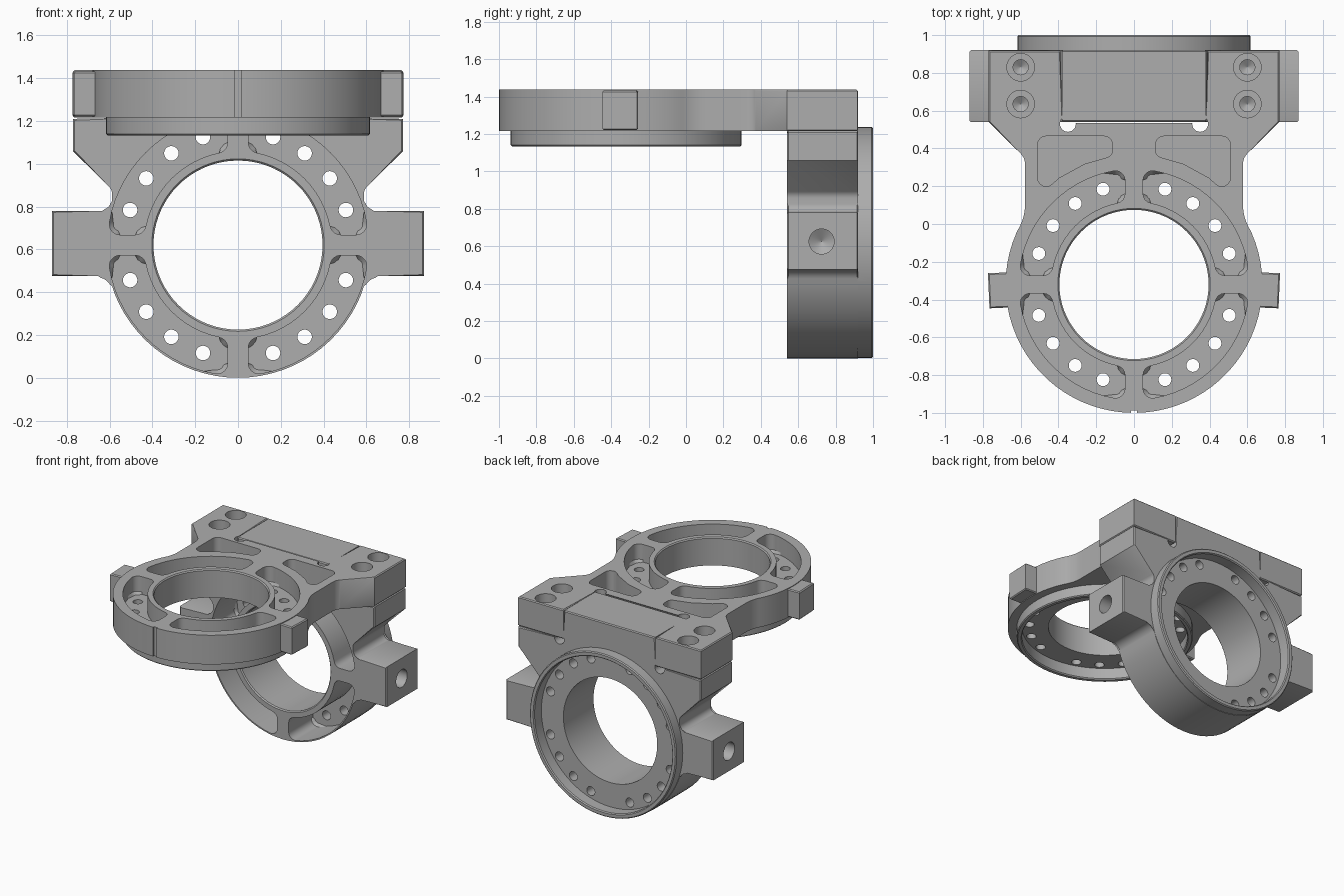
import bpy, bmesh
from math import sin, cos, pi, sqrt, atan2, radians, tan
from mathutils import Matrix, Vector

cube = bpy.data.objects.get("Cube")
if cube:
    bpy.data.objects.remove(cube)

mat = bpy.data.materials.new("machined_grey")
mat.use_nodes = True
GREY = (0.42, 0.42, 0.42, 1)
mat.diffuse_color = GREY
mat.node_tree.nodes["Principled BSDF"].inputs["Base Color"].default_value = GREY
MOVE = Matrix.Translation


# --- helpers -------------------------------------------------------------
def arc(r, a, b, n, c=(0, 0)):
    return [(c[0] + r * cos(a + (b - a) * i / n), c[1] + r * sin(a + (b - a) * i / n))
            for i in range(n + 1)]


def rounded(points):
    """Outline from (x, y, fillet radius) corners."""
    out = []
    for i, (x, y, r) in enumerate(points):
        p = Vector((x, y))
        if not r:
            out.append(p)
            continue
        u = (Vector(points[i - 1][:2]) - p).normalized()
        v = (Vector(points[(i + 1) % len(points)][:2]) - p).normalized()
        half = u.angle(v) / 2
        t, mid = r / tan(half), (u + v).normalized()
        c = p + mid * (r / sin(half))
        a, b = p + u * t - c, p + v * t - c
        total = a.angle(b)
        for k in range(7):
            f = k / 6
            d = (a * sin((1 - f) * total) + b * sin(f * total)) / sin(total)
            out.append(c + d)
    return out


def symmetric(half):
    return rounded(half + [(-x, y, r) for x, y, r in reversed(half) if x > 1e-4])


def add_prism(bm, outline, z0, z1, bevel=0):
    low, high = ([bm.verts.new((p[0], p[1], z)) for p in outline] for z in (z0, z1))
    caps = [bm.faces.new(low[::-1]), bm.faces.new(high)]
    n = len(low)
    for i in range(n):
        j = (i + 1) % n
        bm.faces.new((low[i], low[j], high[j], high[i]))
    if bevel:
        edges = list({e for f in caps for e in f.edges})
        bmesh.ops.bevel(bm, geom=edges, offset=bevel, segments=1, affect='EDGES')


def add_lathe(bm, profile, matrix=Matrix(), n=72):
    rings = [[bm.verts.new(matrix @ Vector((r * cos(2 * pi * i / n), r * sin(2 * pi * i / n), z)))
              for i in range(n)] for r, z in profile]
    for a, b in zip(rings, rings[1:]):
        for i in range(n):
            j = (i + 1) % n
            bm.faces.new((a[i], a[j], b[j], b[i]))
    bm.faces.new(rings[0][::-1])
    bm.faces.new(rings[-1])


def finish(bm, name):
    bmesh.ops.recalc_face_normals(bm, faces=bm.faces)
    mesh = bpy.data.meshes.new(name)
    bm.to_mesh(mesh)
    bm.free()
    obj = bpy.data.objects.new(name, mesh)
    bpy.context.collection.objects.link(obj)
    mesh.materials.append(mat)
    return obj


def combine(obj, bm, operation='DIFFERENCE'):
    tool = finish(bm, "cutter")
    tool.hide_render = True
    mod = obj.modifiers.new("cut", 'BOOLEAN')
    mod.operation, mod.solver, mod.object = operation, 'EXACT', tool
    bpy.ops.object.select_all(action='DESELECT')
    bpy.context.view_layer.objects.active = obj
    obj.select_set(True)
    bpy.ops.object.modifier_apply(modifier=mod.name)
    bpy.data.objects.remove(tool)


def quadrant_pocket(ri, ro, w, r):
    """Rounded quarter ring, kept w away from both axes."""
    e = w + r
    qo, qi = sqrt((ro - r) ** 2 - e * e), sqrt((ri + r) ** 2 - e * e)
    ao, ai = atan2(e, qo), atan2(e, qi)
    pts = arc(r, -pi / 2, ao, 6, (qo, e))
    pts += arc(ro, ao, pi / 2 - ao, 14)[1:-1]
    pts += arc(r, pi / 2 - ao, pi, 6, (e, qo))
    pts += arc(r, pi, 1.5 * pi - ai, 4, (e, qi))
    pts += arc(ri, pi / 2 - ai, ai, 12)[1:-1]
    pts += arc(r, ai + pi, 1.5 * pi, 4, (qi, e))
    return pts


def ring_body(name, outline, base, height, flange_r):
    """Plate with round flange, bore, rear recess, pockets and bolt circle."""
    bm = bmesh.new()
    add_prism(bm, outline, base, height, 0.007)
    body = finish(bm, name)
    bm = bmesh.new()
    add_lathe(bm, [(flange_r - 0.007, 0), (flange_r, 0.007), (flange_r, base + 0.05)])
    combine(body, bm, 'UNION')
    bm = bmesh.new()
    add_lathe(bm, [(0.595, -0.01), (0.58, 0.008), (0.58, 0.09), (0.395, 0.09),
                   (0.395, height - 0.008), (0.408, height + 0.005)])
    combine(body, bm)
    bm = bmesh.new()
    quarter = quadrant_pocket(0.44, 0.61, 0.048, 0.05)
    for sx in (1, -1):
        for sy in (1, -1):
            add_prism(bm, [(sx * x, sy * y) for x, y in quarter], 0.17, height + 0.1, 0.018)
    combine(body, bm)
    bm = bmesh.new()
    for k in range(20):
        if k % 5:
            a = radians(18 * k)
            add_prism(bm, arc(0.034, 0, 2 * pi, 20, (0.53 * cos(a), 0.53 * sin(a)))[:-1], 0.05, 0.25)
    combine(body, bm)
    return body


def place(obj, matrix):
    obj.data.transform(matrix)
    bpy.ops.object.select_all(action='DESELECT')
    bpy.context.view_layer.objects.active = obj
    obj.select_set(True)
    bpy.ops.object.shade_smooth_by_angle(angle=radians(28))


# --- horizontal plate ----------------------------------------------------
half = [(abs(x), y, 0) for x, y in arc(0.68, -pi / 2, radians(24), 24)]
half += [(0.577, 0.36, 0.25), (0.577, 0.67, 0.08), (0.77, 0.86, 0), (0.77, 1.238, 0),
         (0.388, 1.238, 0), (0.388, 0.848, 0)]
plate = ring_body("horizontal_plate", symmetric(half), 0.082, 0.304, 0.617)

# side tabs
bm = bmesh.new()
for a in (-2.5, 182.5):
    spin = Matrix.Rotation(radians(a), 2)
    tab = [spin @ Vector(p) for p in ((0.64, -0.093), (0.77, -0.093), (0.77, 0.093), (0.64, 0.093))]
    add_prism(bm, tab, 0.087, 0.299, 0.007)
combine(plate, bm, 'UNION')

# blind corner pockets, slot reliefs, front notch and screw holes
bm = bmesh.new()
curve = [(x, y, 0) for x, y in arc(0.69, radians(80.5), radians(42.3), 3)]
curve[0], curve[-1] = (*curve[0][:2], 0.04), (*curve[-1][:2], 0.045)
pocket = rounded([(0.51, 0.785, 0.045), (0.114, 0.785, 0.045)] + curve)
for s in (1, -1):
    add_prism(bm, [(s * x, y) for x, y in pocket], 0.15, 0.4)
    add_prism(bm, arc(0.042, 0, 2 * pi, 24, (s * 0.35, 0.85))[:-1], 0, 0.4)
    for y in (1.15, 0.955):
        add_lathe(bm, [(0.073, 0.4), (0.073, 0.2), (0.04, 0.2), (0.04, 0.13), (0.001, 0.105)],
                  MOVE((s * 0.6, y, 0)), 32)
add_prism(bm, [(-0.015, -0.75), (0.015, -0.75), (0.015, -0.668), (-0.015, -0.668)], 0.07, 0.4)
combine(plate, bm)
place(plate, MOVE((0, -0.32, 1.133)))

# --- upright frame with side lugs and tenon ------------------------------
half = [(abs(x), y, 0) for x, y in arc(0.62, -pi / 2, radians(-22), 14)]
half += [(0.603, -0.145, 0.07), (0.87, -0.145, 0), (0.87, 0.16, 0), (0.588, 0.16, 0.045),
         (0.588, 0.258, 0.05), (0.77, 0.438, 0), (0.77, 0.59, 0), (0.382, 0.59, 0),
         (0.382, 0.814, 0)]
frame = ring_body("upright_frame", symmetric(half), 0.08, 0.46, 0.617)

# tenon reliefs and drilled lug ends
bm = bmesh.new()
for s in (1, -1):
    add_prism(bm, arc(0.04, 0, 2 * pi, 24, (s * 0.422, 0.59))[:-1], 0, 0.6)
    add_lathe(bm, [(0.067, 0.2), (0.067, 0), (0.001, -0.04)],
              MOVE((s * 0.74, 0.005, 0.275)) @ Matrix.Rotation(s * pi / 2, 4, 'Y'), 32)
combine(frame, bm)
place(frame, MOVE((0, 1.0, 0.62)) @ Matrix.Rotation(pi / 2, 4, 'X'))
